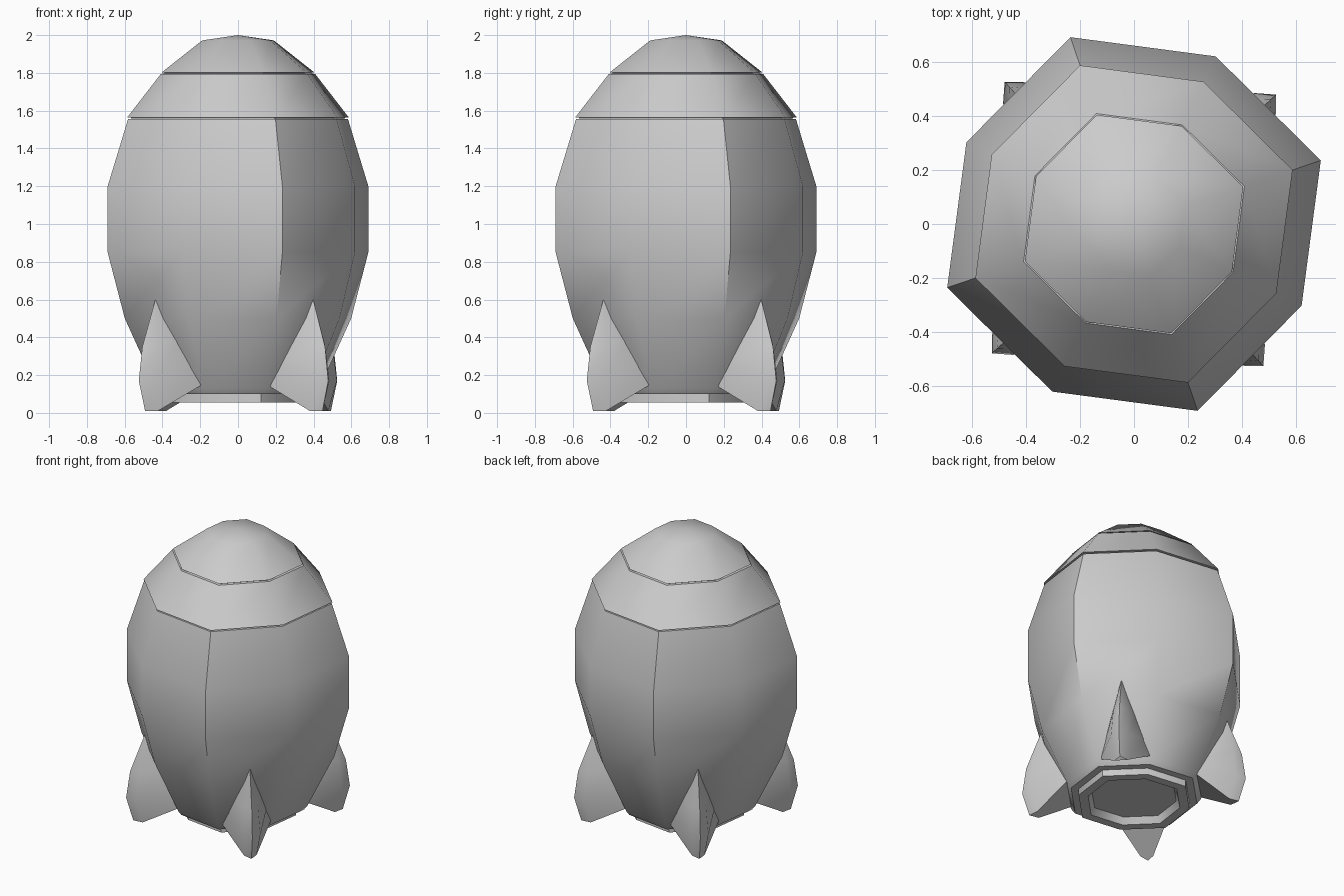
import bpy, bmesh
from math import radians, cos, sin

if "Cube" in bpy.data.objects:
    bpy.data.objects.remove(bpy.data.objects["Cube"])

START = 18.8      # rotation of the eight-sided hull
ALT = 0.945       # every second corner sits slightly further in


def finish(bm, name):
    bmesh.ops.remove_doubles(bm, verts=bm.verts, dist=0.0001)
    bmesh.ops.recalc_face_normals(bm, faces=bm.faces)
    me = bpy.data.meshes.new(name)
    bm.to_mesh(me)
    bm.free()
    ob = bpy.data.objects.new(name, me)
    bpy.context.collection.objects.link(ob)
    bpy.ops.object.select_all(action='DESELECT')
    ob.select_set(True)
    bpy.context.view_layer.objects.active = ob
    bpy.ops.object.shade_smooth_by_angle(angle=radians(50))
    return ob


def lathe(name, profile, cap_first=False, cap_last=False, loop=False):
    """Sweep (radius, z) points around an eight-sided, four-fold outline."""
    bm = bmesh.new()
    rings = []
    for r, z in profile:
        ring = []
        for i in range(8):
            a = radians(START + 45.2 * (i % 2) + 90 * (i // 2))
            k = r * (ALT if i % 2 else 1)
            ring.append(bm.verts.new((k * cos(a), k * sin(a), z)))
        rings.append(ring)
    pairs = list(zip(rings, rings[1:]))
    if loop:
        pairs.append((rings[-1], rings[0]))
    for a, b in pairs:
        for i in range(8):
            j = (i + 1) % 8
            bm.faces.new((a[i], a[j], b[j], b[i]))
    if cap_first:
        bm.faces.new(rings[0])
    if cap_last:
        bm.faces.new(rings[-1])
    return finish(bm, name)


# Main hull, with a bevelled bottom lip
lathe("hull", [(0.36, 0.10), (0.432, 0.10), (0.455, 0.13), (0.633, 0.5), (0.729, 0.85),
               (0.729, 1.2), (0.615, 1.555), (0.59, 1.557)], True, True)

# Shoulder band and nose cap, separated by thin grooves
lathe("shoulder_band", [(0.595, 1.55), (0.598, 1.565), (0.619, 1.565), (0.431, 1.795),
                        (0.41, 1.796)], True, True)
lathe("nose_cap", [(0.41, 1.79), (0.412, 1.803), (0.426, 1.803), (0.2, 1.972),
                   (0.0, 2.0)], True)

# Open exhaust ring below the hull, with a closed bowl inside
lathe("exhaust_ring", [(0.38, 0.105), (0.38, 0.055), (0.315, 0.055), (0.29, 0.0995)])


# Four fins, each with a rounded outer ridge
def fin(name, angle):
    bm = bmesh.new()
    d = radians(angle)

    def vert(r, t, z):
        return bm.verts.new((r * cos(d) - t * sin(d), r * sin(d) + t * cos(d), z))

    apex = vert(0.588, 0, 0.61)
    # (edge r, t, z), (flank r, t, z), (ridge r, z)
    sections = [((0.50, 0.08, 0.38), (0.635, 0.045, 0.36), (0.685, 0.35)),
                ((0.44, 0.125, 0.25), (0.655, 0.058, 0.17), (0.71, 0.17)),
                ((0.40, 0.16, 0.15), (0.61, 0.04, 0.01), (0.665, 0.01))]
    rows = []
    for (er, et, ez), (fr, ft, fz), (rr, rz) in sections:
        rows.append([vert(er, et, ez), vert(fr, ft, fz), vert(rr, 0, rz),
                     vert(fr, -ft, fz), vert(er, -et, ez)])
    for i in range(4):
        bm.faces.new((apex, rows[0][i], rows[0][i + 1]))
        for a, b in zip(rows, rows[1:]):
            bm.faces.new((a[i], b[i], b[i + 1], a[i + 1]))
    bm.faces.new(rows[-1])
    bm.faces.new([apex] + [r[4] for r in rows] + [r[0] for r in reversed(rows)])
    return finish(bm, name)


for n in range(4):
    fin(f"fin_{n + 1}", 42.3 + 90 * n)
